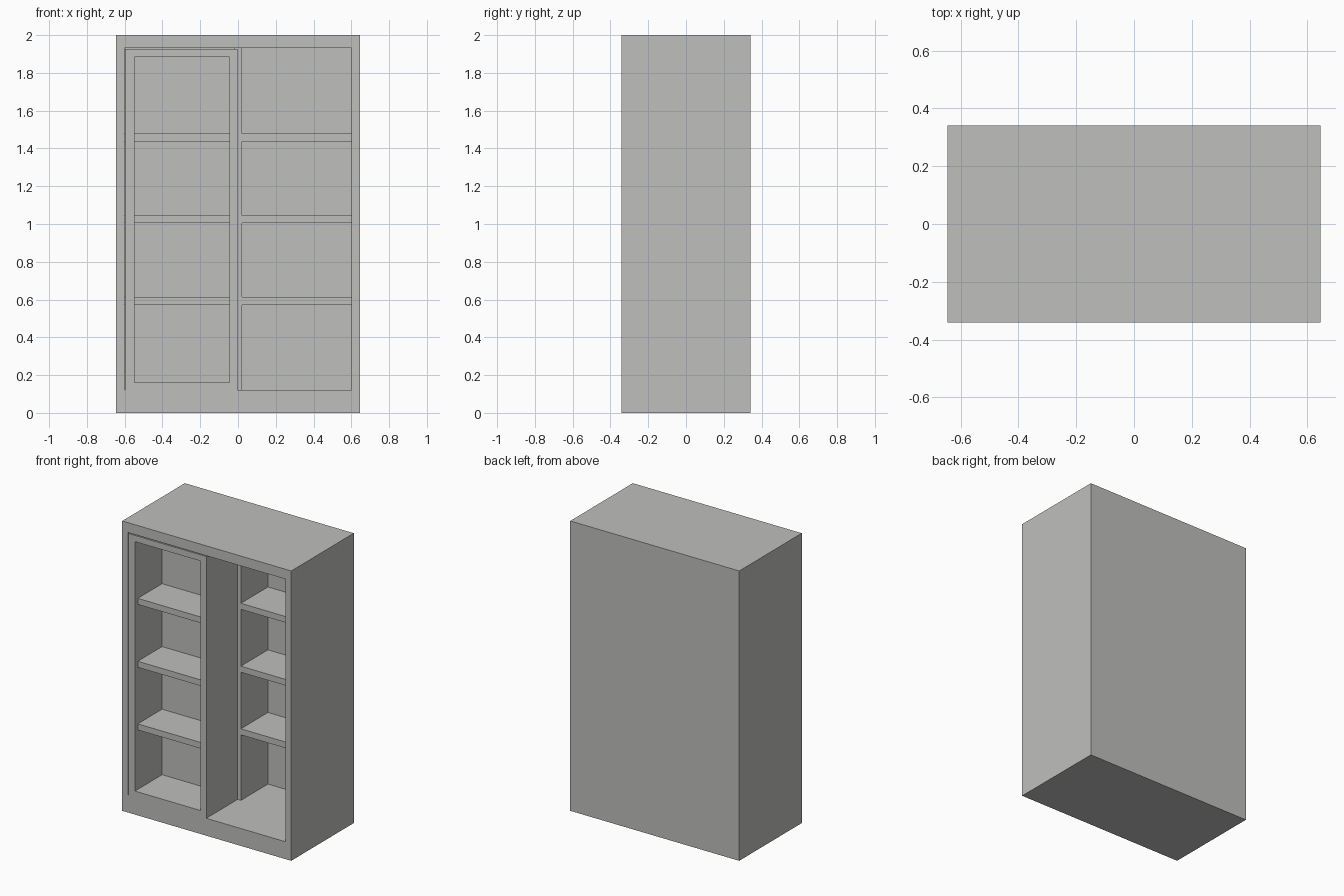
import bpy, bmesh
from mathutils import Vector

if "Cube" in bpy.data.objects:
    bpy.data.objects.remove(bpy.data.objects["Cube"])

grey = bpy.data.materials.new("warm_grey")
grey.diffuse_color = (0.52, 0.52, 0.51, 1)
grey.use_nodes = True
grey.node_tree.nodes["Principled BSDF"].inputs["Base Color"].default_value = grey.diffuse_color


def finish(name, bm):
    bmesh.ops.recalc_face_normals(bm, faces=bm.faces)
    mesh = bpy.data.meshes.new(name)
    bm.to_mesh(mesh)
    bm.free()
    mesh.materials.append(grey)
    obj = bpy.data.objects.new(name, mesh)
    bpy.context.collection.objects.link(obj)
    return obj


def cube(bm, lo, hi):
    lo, hi = Vector(lo), Vector(hi)
    verts = bmesh.ops.create_cube(bm, size=1)["verts"]
    for v in verts:
        v.co = (lo + hi) / 2 + v.co * (hi - lo)
    return verts


def box(name, lo, hi):
    bm = bmesh.new()
    cube(bm, lo, hi)
    return finish(name, bm)


def open_case(name, lo, hi, x0, x1, z0, z1, back):
    """Box whose front face is inset to an opening and pushed in to the back panel."""
    bm = bmesh.new()
    cube(bm, lo, hi)
    bm.normal_update()
    front = next(f for f in bm.faces if f.normal.y < -0.9)
    bmesh.ops.inset_region(bm, faces=[front], thickness=0.01)
    cx, cz = (lo[0] + hi[0]) / 2, (lo[2] + hi[2]) / 2
    for v in front.verts:
        v.co.x = x0 if v.co.x < cx else x1
        v.co.z = z0 if v.co.z < cz else z1
    panel = bmesh.ops.extrude_discrete_faces(bm, faces=[front])["faces"][0]
    for v in panel.verts:
        v.co.y = back
    return finish(name, bm)


W, D, H = 0.645, 0.341, 2.0
FLOOR, CEIL, BACK = 0.12, 1.932, 0.295

# Outer cabinet
open_case("cabinet_body", (-W, -D, 0), (W, D, H), -0.602, 0.602, FLOOR, CEIL, BACK)

# Sliding front bookcase on the left, with a thin clearance
open_case("sliding_bookcase", (-0.597, -D, FLOOR), (-0.003, -0.003, 1.926),
          -0.548, -0.046, 0.162, 1.883, -0.045)

# Divider in the rear half
box("rear_divider", (-0.022, 0, FLOOR), (0.022, BACK, CEIL))

# Shelves at three shared heights
for i, z in enumerate((0.593, 1.025, 1.459), 1):
    lo, hi = z - 0.021, z + 0.021
    box(f"sliding_shelf_{i}", (-0.548, -0.31, lo), (-0.046, -0.045, hi))
    box(f"rear_left_shelf_{i}", (-0.602, 0, lo), (-0.022, BACK, hi))
    box(f"rear_right_shelf_{i}", (0.022, 0, lo), (0.602, BACK, hi))
